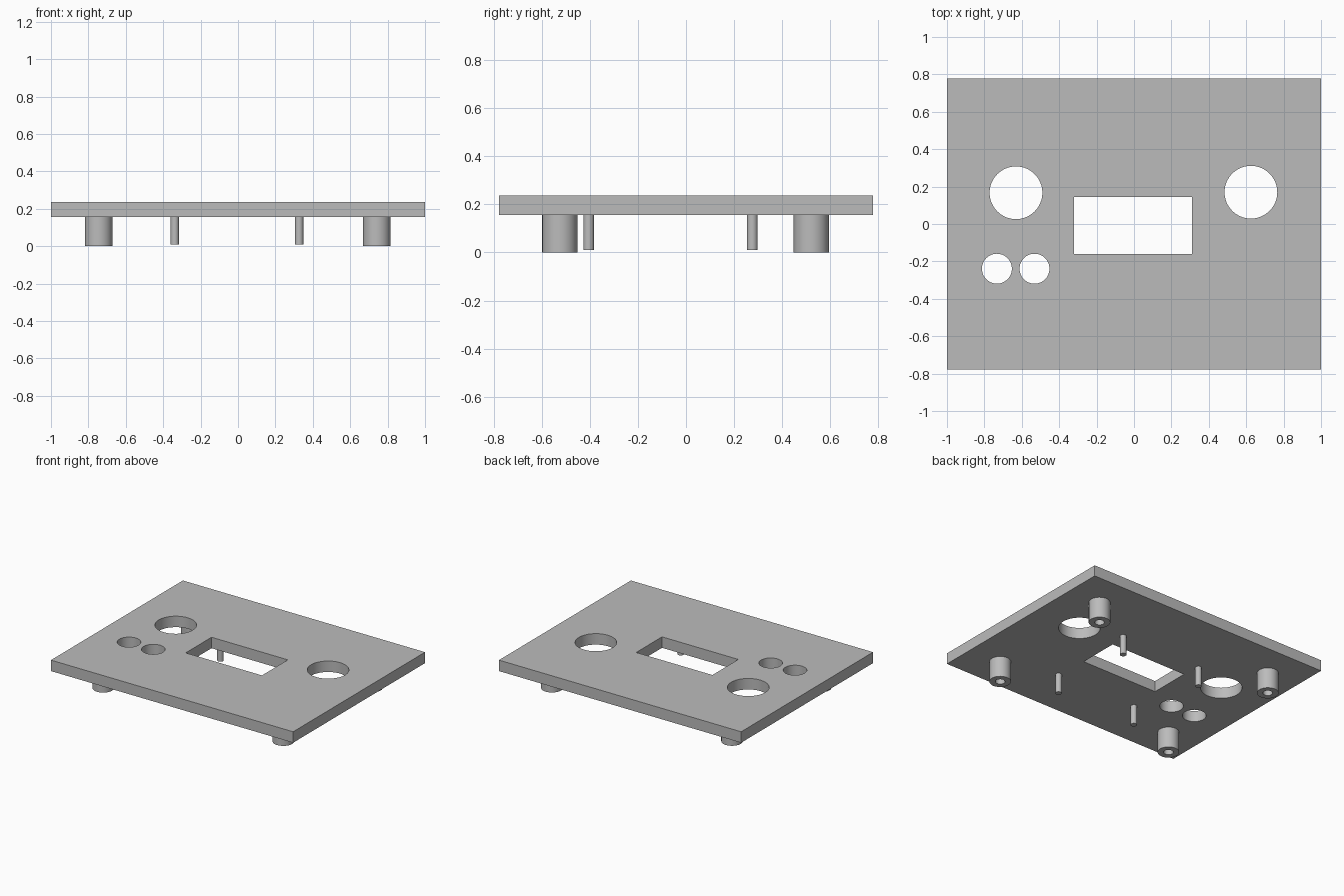
import bpy
import math

if "Cube" in bpy.data.objects:
    bpy.data.objects.remove(bpy.data.objects["Cube"], do_unlink=True)

grey = bpy.data.materials.new("light_grey")
grey.use_nodes = True
colour = (0.5, 0.5, 0.5, 1)
grey.diffuse_color = colour
grey.node_tree.nodes["Principled BSDF"].inputs["Base Color"].default_value = colour

PLATE_BOTTOM, PLATE_TOP = 0.155, 0.237


def box(name, x0, x1, y0, y1, z0, z1):
    bpy.ops.mesh.primitive_cube_add(size=1, location=((x0 + x1) / 2, (y0 + y1) / 2, (z0 + z1) / 2))
    ob = bpy.context.object
    ob.name = name
    ob.scale = (x1 - x0, y1 - y0, z1 - z0)
    bpy.ops.object.transform_apply(location=False, rotation=False, scale=True)
    ob.data.materials.append(grey)
    return ob


def cylinder(name, x, y, radius, z0, z1, sides=64):
    bpy.ops.mesh.primitive_cylinder_add(vertices=sides, radius=radius, depth=z1 - z0,
                                        location=(x, y, (z0 + z1) / 2))
    ob = bpy.context.object
    ob.name = name
    ob.data.materials.append(grey)
    return ob


def cut(target, cutter):
    mod = target.modifiers.new("cut", "BOOLEAN")
    mod.operation = "DIFFERENCE"
    mod.solver = "EXACT"
    mod.object = cutter
    bpy.context.view_layer.objects.active = target
    bpy.ops.object.modifier_apply(modifier=mod.name)
    bpy.data.objects.remove(cutter, do_unlink=True)


def smooth(ob):
    bpy.ops.object.select_all(action="DESELECT")
    ob.select_set(True)
    bpy.context.view_layer.objects.active = ob
    bpy.ops.object.shade_smooth_by_angle(angle=math.radians(30))


# Panel with a display window and round openings
panel = box("panel", -1, 1, -0.778, 0.778, PLATE_BOTTOM, PLATE_TOP)
cut(panel, box("window_cutter", -0.32, 0.31, -0.16, 0.145, 0, 0.4))
for x, y, r in ((-0.631, 0.167, 0.141), (0.625, 0.17, 0.141),
                (-0.733, -0.239, 0.08), (-0.532, -0.239, 0.08)):
    cut(panel, cylinder("hole_cutter", x, y, r, 0, 0.4))
smooth(panel)

# Corner posts with blind screw bores
for side, x in (("right", -0.745), ("left", 0.742)):
    for end, y in (("front", -0.525), ("back", 0.521)):
        post = cylinder(f"{end}_{side}_post", x, y, 0.073, 0, PLATE_BOTTOM)
        cut(post, cylinder("bore_cutter", x, y, 0.033, -0.1, PLATE_BOTTOM - 0.003, 32))
        smooth(post)

# Thin locating pins around the window
for side, x in (("right", -0.338), ("left", 0.327)):
    for end, y in (("front", -0.405), ("back", 0.276)):
        smooth(cylinder(f"{end}_{side}_pin", x, y, 0.022, 0.01, PLATE_BOTTOM, 32))
